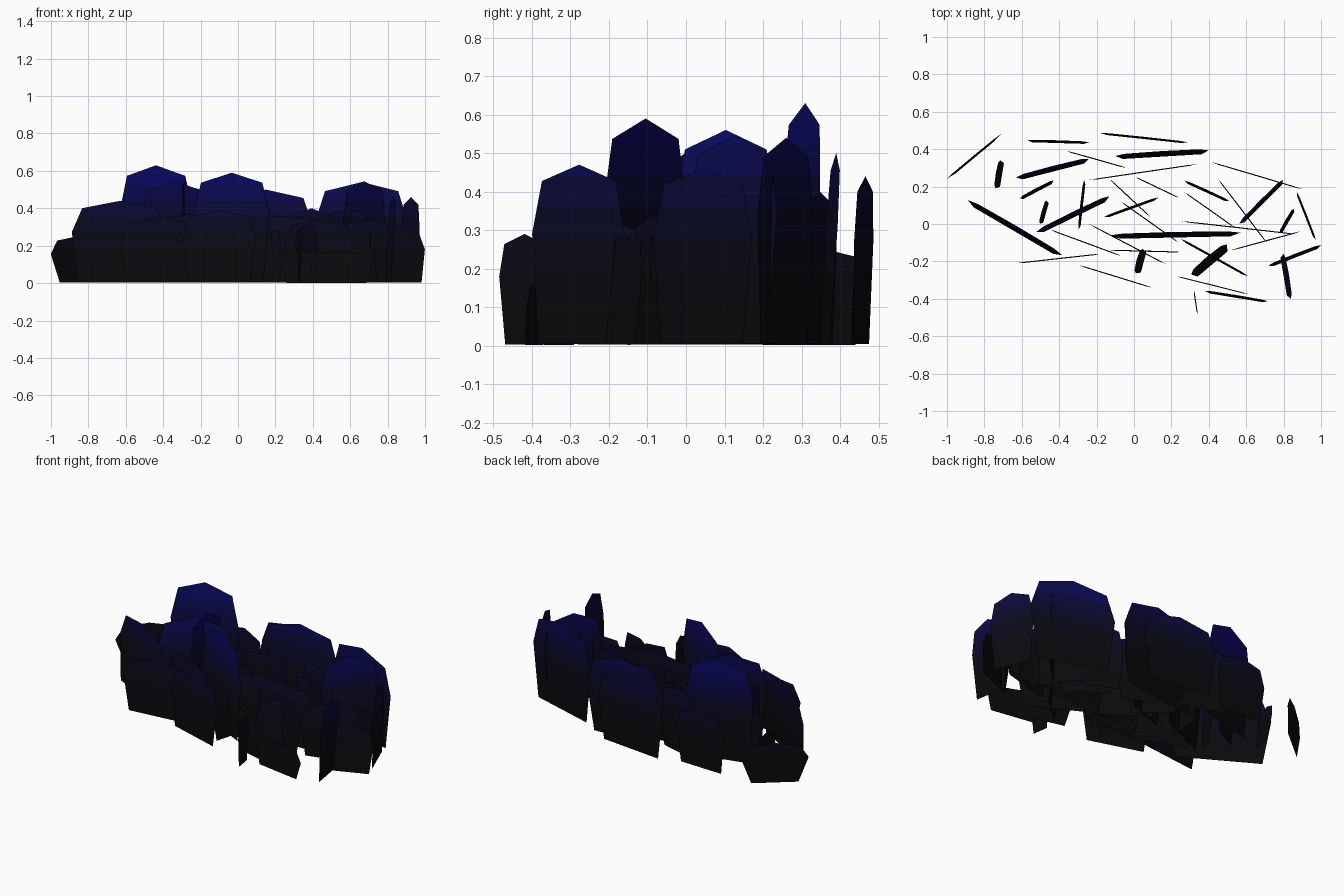
import bpy, bmesh
from mathutils import Vector

if "Cube" in bpy.data.objects:
    bpy.data.objects.remove(bpy.data.objects["Cube"])

# Colour bands: near black at the ground, navy towards the tips
BLUES = [0.0035, 0.005, 0.009, 0.018, 0.042, 0.085, 0.13]
LEVELS = [0.12, 0.2, 0.28, 0.36, 0.44, 0.52]
mats = []
for i, b in enumerate(BLUES):
    m = bpy.data.materials.new("foliage_%d" % i)
    m.diffuse_color = (0.003, 0.003, b, 1)
    m.use_nodes = True
    m.node_tree.nodes["Principled BSDF"].inputs["Base Color"].default_value = m.diffuse_color
    mats.append(m)


def card(name, x1, y1, x2, y2, h, tilt=0.006, base=0.84, shoulder=0.8):
    """Flat leaf card between two ground-plan points, pointed top, tilted about its length."""
    a, b = Vector((x1, y1, 0)), Vector((x2, y2, 0))
    mid, half = (a + b) / 2, (b - a) / 2
    side = Vector((-half.y, half.x, 0)).normalized()

    def point(w, z):
        return mid + half * w + side * tilt * (z - 0.5) + Vector((0, 0, h * z))

    bm = bmesh.new()
    outline = [(-base, 0.01), (base, 0.01), (1, 0.62), (shoulder, 0.91),
               (0, 1), (-shoulder, 0.91), (-1, 0.62)]
    bm.faces.new([bm.verts.new(point(w, z)) for w, z in outline])
    # cut at the colour levels
    for z in LEVELS:
        bmesh.ops.bisect_plane(bm, geom=bm.verts[:] + bm.edges[:] + bm.faces[:],
                               plane_co=(0, 0, z), plane_no=(0, 0, 1))
    for f in bm.faces:
        f.material_index = sum(f.calc_center_median().z > z for z in LEVELS)
    me = bpy.data.meshes.new(name)
    bm.to_mesh(me)
    bm.free()
    for m in mats:
        me.materials.append(m)
    bpy.context.collection.objects.link(bpy.data.objects.new(name, me))


# Tall cards that form the skyline
card("tall_leaf_back_left", -.63, .245, -.24, .345, .63, .03)
card("tall_leaf_back", -.10, .36, .40, .39, .50, .03)
card("tall_leaf_back_edge", -.18, .485, .29, .435, .44, .012)
card("tall_leaf_back_right", .415, .33, .905, .185, .54)
card("tall_leaf_left", -.89, .125, -.385, -.17, .44, .03)
card("tall_leaf_middle", -.24, .0, .17, -.215, .59)
card("tall_leaf_cross", -.295, -.03, -.265, .235, .56, .015)
card("tall_leaf_right", .565, .0, .80, .235, .545, .025)
card("tall_leaf_right_edge", .87, .17, .97, -.085, .46, .012)
card("tall_leaf_front_right", .795, -.16, .835, -.40, .47, .03)
card("tall_leaf_mid_left", -.52, -.045, -.13, .145, .54, .03)

# Medium cards
card("leaf_back_inner", -.36, .39, -.04, .30, .40)
card("leaf_back_outer", -.57, .445, -.24, .435, .36, .015)
card("leaf_left_cross", -.50, .0, -.465, .125, .40, .025)
card("leaf_left_front", -.45, -.03, -.07, -.17, .37)
card("leaf_left_front_edge", -.63, -.21, -.18, -.16, .35)
card("leaf_front", -.295, -.22, .095, -.34, .39)
card("leaf_centre_wide", -.13, -.065, .57, -.05, .36, .03)
card("leaf_centre_back", .01, .25, .24, .14, .40)
card("leaf_right_back", .27, .23, .51, .12, .40, .015)
card("leaf_right_inner", .27, .17, .54, -.02, .38)
card("leaf_right_cross", .45, .24, .71, -.10, .40)
card("leaf_right_low", .52, -.14, .89, -.04, .34)
card("leaf_front_inner", .25, -.08, .61, -.28, .34, .012)
card("leaf_behind_centre", -.24, .235, .34, .32, .33)

# Short cards near the ground
card("short_leaf_left_tip", -1.0, .24, -.71, .48, .25, .012, .7, .75)
card("short_leaf_left_lean", -.735, .19, -.71, .34, .25, .035)
card("short_leaf_left", -.61, .135, -.43, .23, .30, .02)
card("short_leaf_front_mid", .015, -.265, .05, -.135, .28, .04)
card("short_leaf_centre_a", -.16, .035, .13, .14, .30, .015)
card("short_leaf_centre_b", -.13, .24, .085, .04, .30)
card("short_leaf_centre_c", -.07, .12, .24, -.10, .30)
card("short_leaf_centre_d", -.13, -.14, .25, -.15, .22)
card("short_leaf_right_long", .25, .015, .87, -.055, .30)
card("short_leaf_right_cross", .78, -.05, .855, .08, .30, .02)
card("short_leaf_right_tip", .72, -.225, 1.0, -.115, .29, .02)
card("short_leaf_front_lean", .31, -.275, .50, -.115, .32, .05)
card("short_leaf_front_low", .23, -.28, .61, -.375, .17)
card("short_leaf_front_edge", .38, -.36, .715, -.415, .17, .015)
card("short_leaf_front_tip", .32, -.355, .34, -.485, .29, .006, .75)
